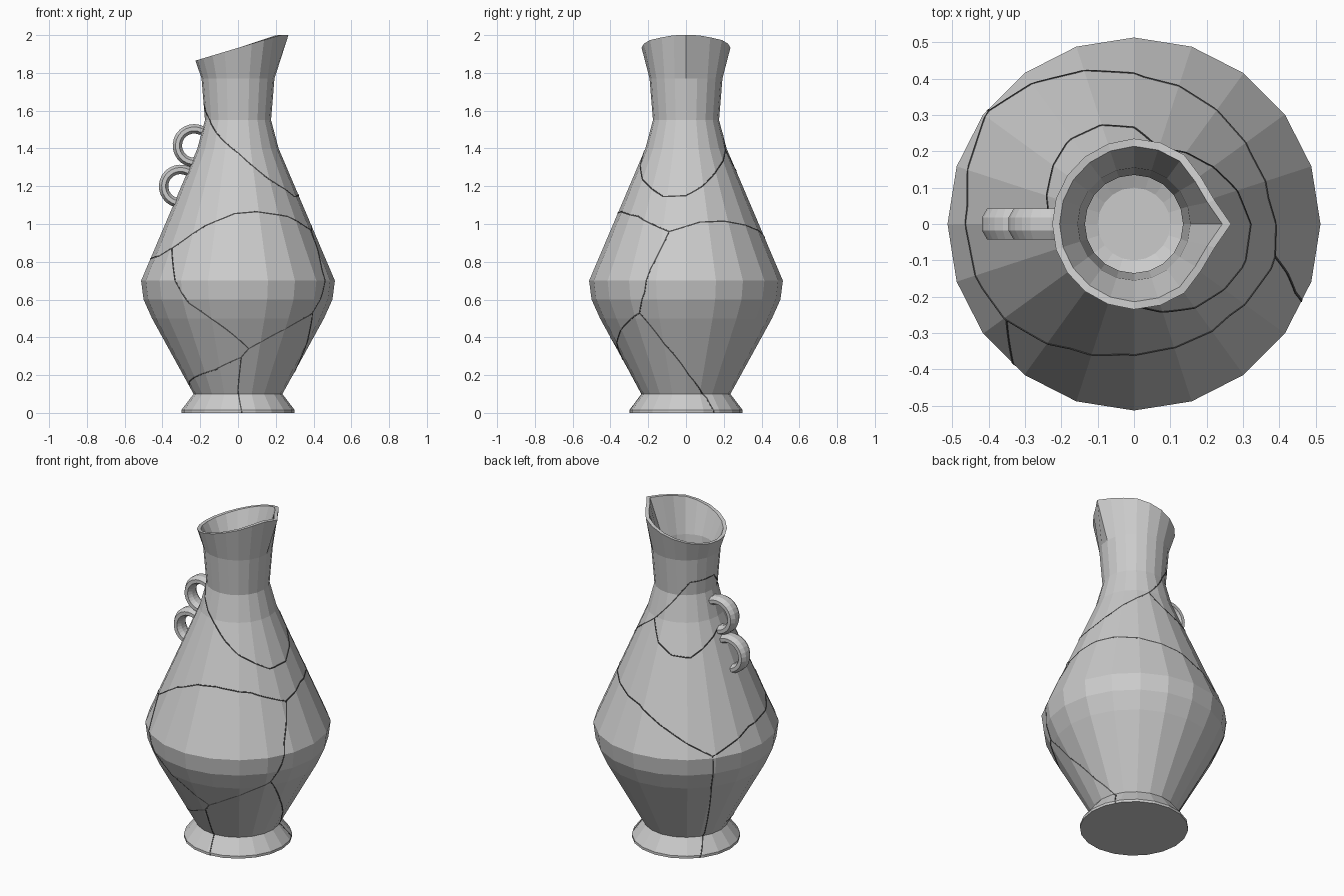
import bpy, bmesh
from math import sin, cos, pi, radians
from mathutils import Vector

if "Cube" in bpy.data.objects:
    bpy.data.objects.remove(bpy.data.objects["Cube"])

SIDES = 20
OUTER = [(0.30, 0), (0.30, 0.015), (0.235, 0.10), (0.455, 0.50), (0.50, 0.60),
         (0.513, 0.70), (0.215, 1.40), (0.175, 1.55), (0.193, 1.77)]
INNER = [(0.155, 1.77), (0.135, 1.55), (0.175, 1.40), (0.473, 0.70), (0.46, 0.60),
         (0.415, 0.50), (0.195, 0.14), (0.10, 0.10)]


def skin(name, rings, closed=False, caps=True):
    """Bridge equal-length rings of points into one flat-shaded object."""
    bm = bmesh.new()
    loops = [[bm.verts.new(p) for p in ring] for ring in rings]
    n = len(loops[0])
    for a, b in zip(loops, loops[1:]):
        for i in range(n):
            j = (i + 1) % n
            bm.faces.new((a[i], a[j], b[j], b[i]))
    if caps:
        bm.faces.new(loops[0][::-1])
        bm.faces.new(loops[-1])
    bmesh.ops.recalc_face_normals(bm, faces=bm.faces)
    mesh = bpy.data.meshes.new(name)
    bm.to_mesh(mesh)
    bm.free()
    obj = bpy.data.objects.new(name, mesh)
    bpy.context.collection.objects.link(obj)
    return obj


def circle(r, z):
    return [(r * cos(2 * pi * i / SIDES), r * sin(2 * pi * i / SIDES), z)
            for i in range(SIDES)]


def rim(scale):
    """Slanted mouth, pinched to a pouring point on +x."""
    spout = {0: (0.267, 0), 1: (0.222, 0.065), 2: (0.185, 0.128)}
    pts = []
    for i in range(SIDES):
        a = 2 * pi * i / SIDES
        k = min(i, SIDES - i)
        r = 0.235 - 0.01 * max(0, -cos(a))
        x, y = spout.get(k, (r * cos(a), r * abs(sin(a))))
        if i > SIDES // 2:
            y = -y
        z = min(2.0, 1.865 + 0.3 * (x + 0.225))
        pts.append((x * scale, y * scale, z))
    return pts


# Vase: outer wall, slanted lip, inner wall and floor
skin("vase_body", [circle(*p) for p in OUTER] + [rim(1.0), rim(0.91)]
     + [circle(*p) for p in INNER])


# Handles: two partial rings on the left side
def handle(name, cx, cz, start, end, steps=16):
    rings = []
    for s in range(steps + 1):
        a = radians(start + (end - start) * s / steps)
        ring = []
        for k in range(8):
            t = 2 * pi * (k + 0.5) / 8
            r = 0.089 + 0.027 * cos(t)
            ring.append((cx + r * cos(a), 0.046 * sin(t), cz + r * sin(a)))
        rings.append(ring)
    skin(name, rings)


handle("upper_handle", -0.232, 1.415, 60, 290)
handle("lower_handle", -0.305, 1.20, 50, 272)


# Cracks: thin dark seams running through the wall
def surface(a, z):
    """Outward direction and faceted wall radius at an angle and height."""
    r = OUTER[-1][0]
    for (r0, z0), (r1, z1) in zip(OUTER, OUTER[1:]):
        if z0 <= z <= z1:
            r = r0 + (r1 - r0) * (z - z0) / (z1 - z0)
            break
    r *= cos(radians(9)) / cos(radians(a % 18 - 9))
    return Vector((cos(radians(a)), sin(radians(a)), 0)), r


dark = bpy.data.materials.new("crack_dark")
dark.diffuse_color = (0.08, 0.08, 0.08, 1)
dark.use_nodes = True
dark.node_tree.nodes["Principled BSDF"].inputs["Base Color"].default_value = dark.diffuse_color


def crack(name, nodes, w=0.0035, steps=12):
    path = [nodes[0]]
    for (a0, z0), (a1, z1) in zip(nodes, nodes[1:]):
        for s in range(1, steps + 1):
            f = s / steps
            path.append((a0 + (a1 - a0) * f, z0 + (z1 - z0) * f))
    frames = []
    for a, z in path:
        n, r = surface(a, z)
        frames.append((n, r, n * r + Vector((0, 0, z))))
    rings = []
    for i, (n, r, p) in enumerate(frames):
        t = frames[min(i + 1, len(frames) - 1)][2] - frames[max(i - 1, 0)][2]
        side = t.cross(n).normalized() * w
        out, deep = p + n * 0.0015, p - n * 0.038
        ring = [out + side, out - side, deep - side, deep + side]
        for q in ring:
            q.z = max(q.z, 0)
        rings.append(ring)
    skin(name, rings).data.materials.append(dark)


# angle in degrees (270 = front), height
crack("belly_crack_front", [(217, .87), (243, .99), (267, 1.055), (286, 1.065),
                            (316, 1.04), (347, .96)])
crack("belly_crack_back", [(-13, .96), (11, 1.01), (32, 1.015), (53, .995), (86, .945),
                           (111, .85), (142, .71), (174, .81), (203, .83), (217, .87)])
crack("front_crack", [(217, .87), (229, .70), (238, .58), (279, .34), (328, .53)])
crack("right_crack", [(347, .96), (337, .76), (334, .64), (328, .53), (343, .36),
                      (363, .20), (386, .08), (390, 0)])
crack("back_crack", [(142, .71), (143, .50), (150, .12), (140, 0)])
crack("foot_crack", [(279, .34), (273, .295), (270, .12), (274, 0)])
crack("foot_side_crack", [(273, .295), (247, .23), (200, .17), (185, .15)])
crack("shoulder_crack", [(219, 1.525), (272, 1.37), (306, 1.235), (338, 1.145),
                         (360, 1.15), (377, 1.20), (400, 1.29), (432, 1.39)])
crack("neck_crack", [(72, 1.39), (132, 1.63), (183, 1.64), (219, 1.525)])
crack("handle_crack", [(72, 1.39), (90, 1.28), (109, 1.23), (130, 1.22),
                       (153, 1.285), (172, 1.34)])
